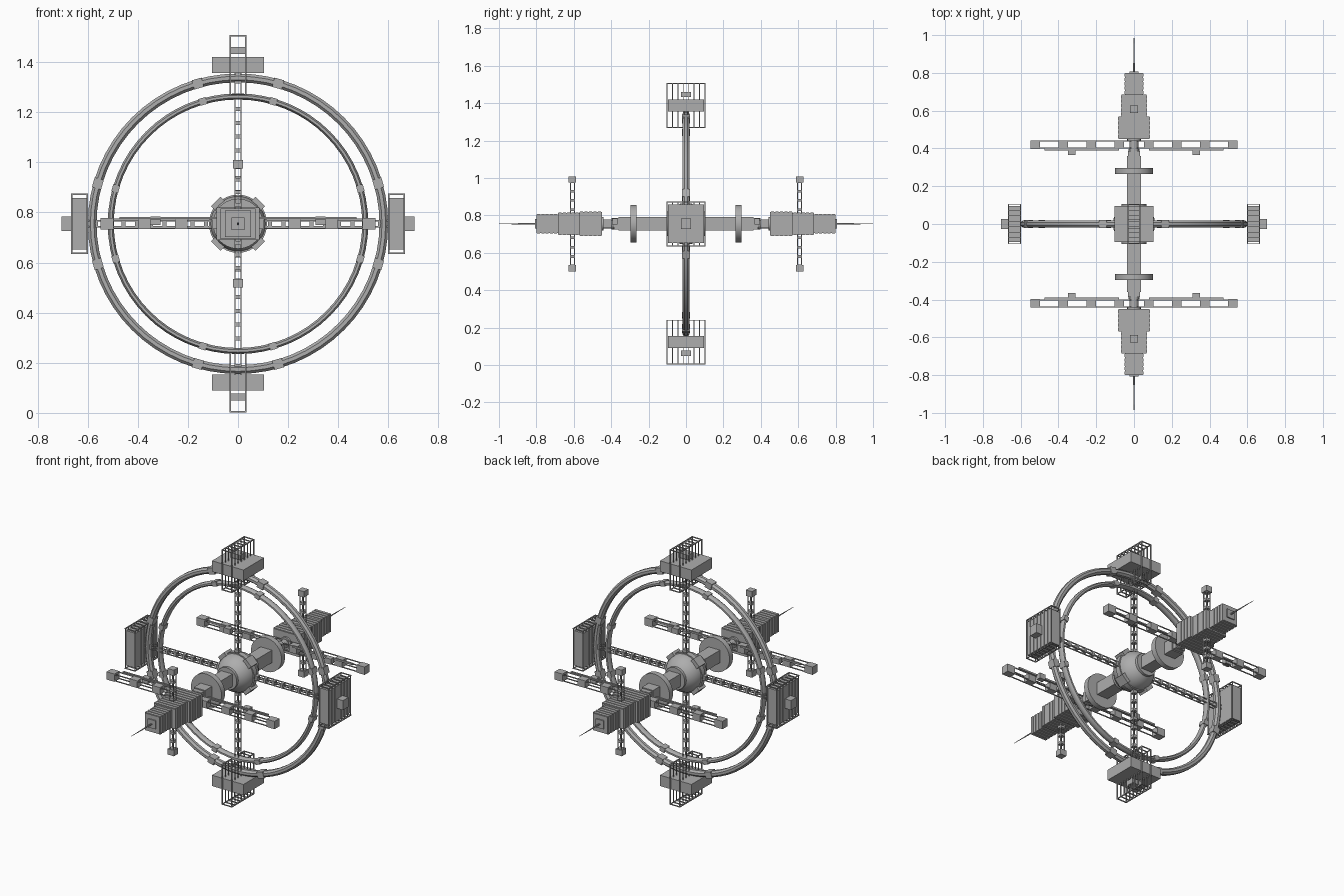
import bpy, bmesh, math
from mathutils import Matrix, Vector

if "Cube" in bpy.data.objects:
    bpy.data.objects.remove(bpy.data.objects["Cube"])

CZ = 0.755  # hub height
hull = bpy.data.materials.new("hull_grey")
hull.diffuse_color = (0.42, 0.42, 0.42, 1)
hull.use_nodes = True
hull.node_tree.nodes["Principled BSDF"].inputs["Base Color"].default_value = hull.diffuse_color


def finish(name, bm, smooth=False):
    me = bpy.data.meshes.new(name)
    bm.to_mesh(me)
    bm.free()
    me.materials.append(hull)
    ob = bpy.data.objects.new(name, me)
    ob.location.z = CZ
    bpy.context.collection.objects.link(ob)
    if smooth:
        bpy.context.view_layer.objects.active = ob
        ob.select_set(True)
        bpy.ops.object.shade_smooth_by_angle(angle=math.radians(35))
        ob.select_set(False)
    return ob


def box(bm, c, half, rot=None):
    m = Matrix.Translation(c) @ Matrix.Diagonal((half[0] * 2, half[1] * 2, half[2] * 2, 1))
    bmesh.ops.create_cube(bm, size=1, matrix=(rot @ m) if rot else m)


def cyl(bm, y, r1, r2, depth, seg=32):
    # cylinder or cone along y, r2 on the +y end
    m = Matrix.Translation((0, y, 0)) @ Matrix.Rotation(-math.pi / 2, 4, 'X')
    bmesh.ops.create_cone(bm, cap_ends=True, segments=seg, radius1=r1, radius2=r2, depth=depth, matrix=m)


def truss(bm, origin, direction, start, end, w, step, node, rod=0.0025):
    # four thin rods with solid nodes, running along local z
    rot = Vector((0, 0, 1)).rotation_difference(Vector(direction)).to_matrix().to_4x4()
    m = Matrix.Translation(origin) @ rot
    for sx in (-1, 1):
        for sy in (-1, 1):
            box(bm, (sx * (w - rod), sy * (w - rod), (start + end) / 2), (rod, rod, (end - start) / 2), m)
    z = start + step / 2
    while z < end:
        box(bm, (0, 0, z), (w, w, node / 2), m)
        z += step


# Twin rings
for name, R, r in (("outer_ring", 0.582, 0.018), ("inner_ring", 0.508, 0.0125)):
    bm = bmesh.new()
    seg, sides = 64, 8
    loops = []
    for i in range(seg):
        a = 2 * math.pi * i / seg
        loop = []
        for j in range(sides):
            b = 2 * math.pi * (j + 0.5) / sides
            rad = R + r * math.cos(b) * 1.05
            loop.append(bm.verts.new((rad * math.cos(a), 0.021 * math.sin(b), rad * math.sin(a))))
        loops.append(loop)
    for i in range(seg):
        A, B = loops[i], loops[(i + 1) % seg]
        for j in range(sides):
            k = (j + 1) % sides
            bm.faces.new((A[j], A[k], B[k], B[j]))
    bmesh.ops.recalc_face_normals(bm, faces=bm.faces)
    finish(name, bm, True)

# Ring clamps either side of each pod
bm = bmesh.new()
for q in range(4):
    for d in (-16, 16):
        rot = Matrix.Rotation(math.radians(90 * q + d), 4, 'Y')
        box(bm, (0, 0, 0.582), (0.02, 0.022, 0.019), rot)
        box(bm, (0, 0, 0.508), (0.015, 0.022, 0.014), rot)
finish("ring_clamps", bm)

# Central sphere with belts and diagonal hatches
bm = bmesh.new()
bmesh.ops.create_uvsphere(bm, u_segments=32, v_segments=16, radius=0.111,
                          matrix=Matrix.Rotation(math.pi / 2, 4, 'X'))
finish("hub_sphere", bm, True)
bm = bmesh.new()
cyl(bm, 0, 0.116, 0.116, 0.03)
for s in (-1, 1):
    cyl(bm, s * 0.095, 0.065, 0.065, 0.02)
finish("hub_belts", bm, True)
bm = bmesh.new()
for q in range(4):
    box(bm, (0, 0, 0.112), (0.027, 0.032, 0.014), Matrix.Rotation(math.radians(45 + 90 * q), 4, 'Y'))
finish("hub_hatches", bm)

# Radial spokes
bm = bmesh.new()
for d in ((1, 0, 0), (-1, 0, 0), (0, 0, 1), (0, 0, -1)):
    truss(bm, (0, 0, 0), d, 0.10, 0.61, 0.014, 0.055, 0.016)
finish("spokes", bm)

# Four pods on the rings: core box, outer hatch and rod cage
for name, dx, dz in (("top", 0, 1), ("bottom", 0, -1), ("left", -1, 0), ("right", 1, 0)):
    c = Vector((dx, 0, dz)) * 0.633
    bm = bmesh.new()
    if dz:
        box(bm, c, (0.103, 0.096, 0.032))
        box(bm, (0, 0, dz * 0.692), (0.032, 0.026, 0.014))
    else:
        box(bm, c, (0.031, 0.096, 0.103))
        box(bm, (dx * 0.682, 0, 0), (0.022, 0.026, 0.028))
    finish(name + "_pod_core", bm)
    bm = bmesh.new()
    t = 0.0025
    for i in range(8):
        y = -0.102 + i * 0.204 / 7
        for s in (-1, 1):
            box(bm, c + Vector((s * 0.031, y, 0)), (t, t, 0.12))
            box(bm, c + Vector((0, y, s * 0.1175)), (0.033, t, t))
    for sx in (-1, 1):
        for sz in (-1, 1):
            box(bm, c + Vector((sx * 0.031, 0, sz * 0.1175)), (t, 0.105, t))
    finish(name + "_pod_cage", bm)

# Axial arms, mirrored front and back
for name, s in (("front", -1), ("back", 1)):
    # corridor from the hub, stepped toward the neck
    bm = bmesh.new()
    box(bm, (0, s * 0.225, 0), (0.037, 0.135, 0.037))
    box(bm, (0, s * 0.24, 0), (0.031, 0.146, 0.031))
    finish(name + "_corridor", bm)
    bm = bmesh.new()
    cyl(bm, s * 0.28, 0.1, 0.1, 0.032, 40)
    finish(name + "_disc", bm, True)
    bm = bmesh.new()
    cyl(bm, s * 0.415, 0.024, 0.024, 0.08, 16)
    cyl(bm, s * 0.447, 0.036, 0.036, 0.014, 16)
    cyl(bm, s * 0.39, 0.03, 0.03, 0.014, 16)
    finish(name + "_neck", bm, True)

    # stepped end module with shallow ribs
    bm = bmesh.new()
    for y0, y1, hx, hz in ((0.45, 0.57, 0.082, 0.062), (0.57, 0.685, 0.067, 0.058), (0.685, 0.80, 0.048, 0.050)):
        box(bm, (0, s * (y0 + y1) / 2, 0), (hx, (y1 - y0) / 2, hz))
        for i in range(5):
            y = y0 + (i + 0.5) * (y1 - y0) / 5
            box(bm, (0, s * y, 0), (hx + 0.003, 0.008, hz + 0.003))
    box(bm, (0, s * 0.80, 0), (0.025, 0.007, 0.025))
    finish(name + "_module", bm)

    # needle antenna
    bm = bmesh.new()
    a, b = (0.005, 0.001) if s > 0 else (0.001, 0.005)
    cyl(bm, s * 0.90, a, b, 0.20, 8)
    finish(name + "_antenna", bm)

    # side booms with end blocks, rail and small carriage
    bm = bmesh.new()
    for d in (-1, 1):
        truss(bm, (0, s * 0.42, 0), (d, 0, 0), 0.005, 0.50, 0.021, 0.148, 0.05)
        box(bm, (d * 0.523, s * 0.42, 0), (0.026, 0.023, 0.023))
        box(bm, (d * 0.277, s * 0.394, 0.022), (0.197, 0.005, 0.005))
        box(bm, (d * 0.33, s * 0.381, 0.012), (0.02, 0.015, 0.016))
    finish(name + "_booms", bm)

    # vertical masts with end blocks
    bm = bmesh.new()
    for d in (-1, 1):
        truss(bm, (0, s * 0.607, 0), (0, 0, d), 0.05, 0.225, 0.014, 0.05, 0.014)
        box(bm, (0, s * 0.607, d * 0.237), (0.02, 0.02, 0.017))
    finish(name + "_masts", bm)
